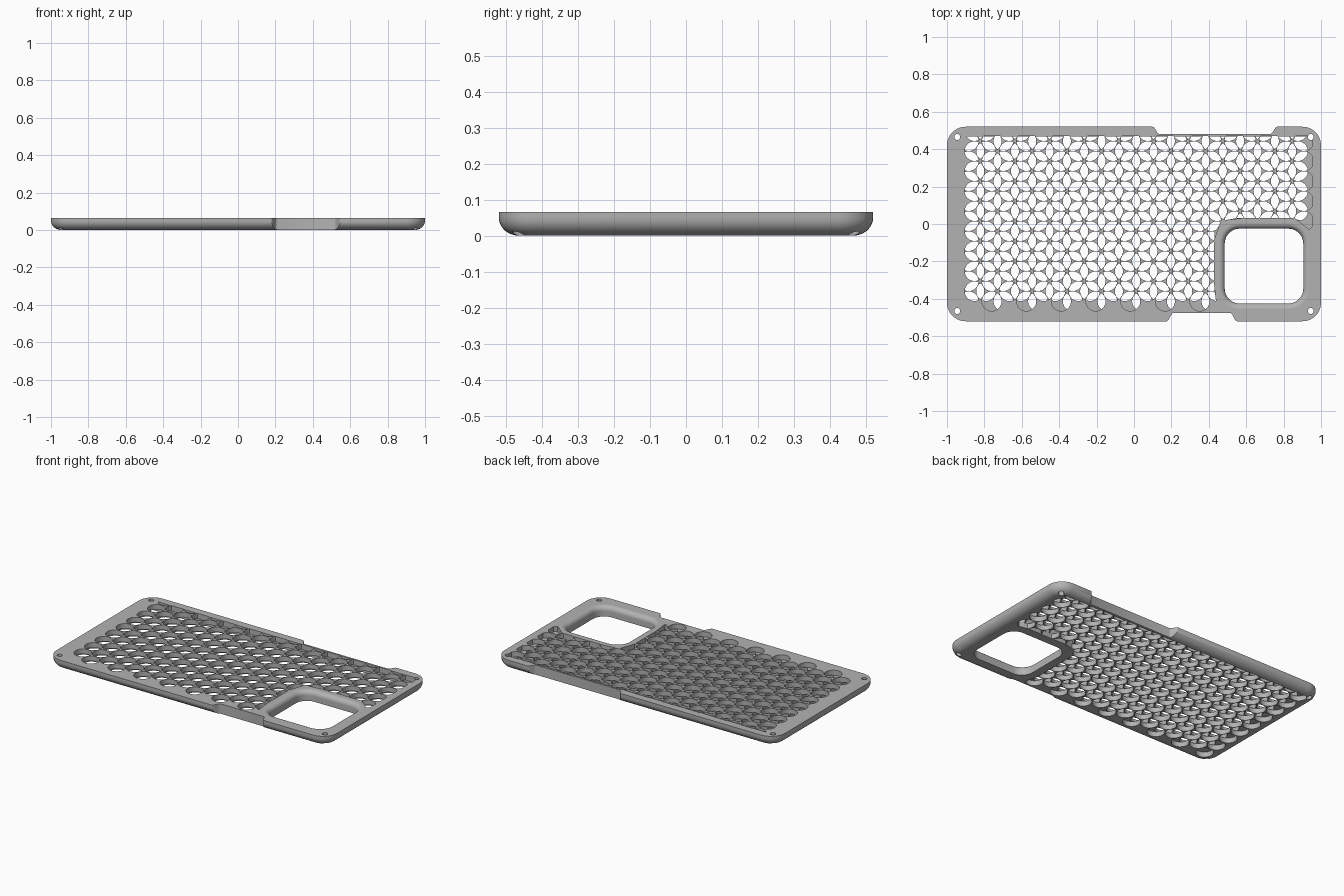
import bpy, bmesh, math
from mathutils import Vector

if "Cube" in bpy.data.objects:
    bpy.data.objects.remove(bpy.data.objects["Cube"], do_unlink=True)

HEIGHT, HALF_X, HALF_Y = 0.065, 1.0, 0.52
PITCH, CUP_R = 0.107, 0.0525           # hexagonal cup lattice
COLUMN = PITCH * math.sqrt(3) / 2
MID = HEIGHT / 2

grey = bpy.data.materials.new("plain grey")
grey.use_nodes = True
COLOUR = (0.45, 0.45, 0.45, 1)
grey.diffuse_color = COLOUR
grey.node_tree.nodes["Principled BSDF"].inputs["Base Color"].default_value = COLOUR


def rounded_rect(cx, cy, hx, hy, r, steps=10):
    pts = []
    for i, (sx, sy) in enumerate(((1, 1), (-1, 1), (-1, -1), (1, -1))):
        for k in range(steps + 1):
            a = math.pi / 2 * (i + k / steps)
            pts.append((cx + sx * (hx - r) + r * math.cos(a),
                        cy + sy * (hy - r) + r * math.sin(a)))
    return pts


def add_loft(bm, sections):
    """Closed solid through a stack of (outline, z) sections."""
    rings = [[bm.verts.new((x, y, z)) for x, y in pts] for pts, z in sections]
    n = len(rings[0])
    for low, high in zip(rings, rings[1:]):
        for i in range(n):
            j = (i + 1) % n
            bm.faces.new((low[i], low[j], high[j], high[i]))
    bm.faces.new(rings[0][::-1])
    bm.faces.new(rings[-1])


def make_object(name, solids):
    bm = bmesh.new()
    for sections in solids:
        add_loft(bm, sections)
    bmesh.ops.recalc_face_normals(bm, faces=bm.faces)
    mesh = bpy.data.meshes.new(name)
    bm.to_mesh(mesh)
    bm.free()
    mesh.materials.append(grey)
    obj = bpy.data.objects.new(name, mesh)
    bpy.context.scene.collection.objects.link(obj)
    return obj


def prism(pts, z0, z1):
    return [(pts, z0), (pts, z1)]


def circle(cx, cy, r, n=28):
    return [(cx + r * math.cos(math.tau * (i + 0.5) / n),
             cy + r * math.sin(math.tau * (i + 0.5) / n)) for i in range(n)]


# plate with a rounded lower edge
FILLET_W, FILLET_H = 0.055, 0.05
sections = []
for i in range(10):
    a = math.pi / 2 * i / 9
    inset = FILLET_W * (1 - math.sin(a))
    sections.append((rounded_rect(0, 0, HALF_X - inset, HALF_Y - inset, 0.1 - inset),
                     FILLET_H * (1 - math.cos(a))))
sections.append((rounded_rect(0, 0, HALF_X, HALF_Y, 0.1), HEIGHT))
plate = make_object("perforated_plate", [sections])


# side notches with softly curved ends
def notch(x0, x1, y_in, side):
    ramp = []
    for i in range(9):
        t = i / 8
        ramp.append((0.035 * t, (HALF_Y - y_in) * (1 - math.cos(math.pi * t)) / 2))
    left = [(x0 + dx, side * (HALF_Y - dy)) for dx, dy in ramp]
    right = [(x1 - dx, side * (HALF_Y - dy)) for dx, dy in reversed(ramp)]
    outer = side * (HALF_Y + 0.1)
    return prism([(x0, outer)] + left + right + [(x1, outer)], -0.1, 0.2)


notches = make_object("notch_cutter", [notch(0.1, 0.765, 0.482, 1),
                                       notch(0.175, 0.55, 0.476, -1)])

# large window, flared at its upper lip
window_sections = []
LIP = 0.03
for i in range(9):
    a = math.pi / 2 * i / 8
    grow = LIP * (1 - math.cos(a))
    window_sections.append((rounded_rect(0.695, -0.225, 0.21 + grow, 0.2 + grow, 0.08 + grow),
                            HEIGHT - LIP * (1 - math.sin(a))))
window_sections.insert(0, (window_sections[0][0], -0.1))
window_sections.append((window_sections[-1][0], 0.2))
window = make_object("window_cutter", [window_sections])

# corner holes
corner_holes = make_object("corner_hole_cutter", [
    prism(circle(sx * 0.945, sy * 0.465, 0.016, 20), -0.1, 0.2)
    for sx in (-1, 1) for sy in (-1, 1)])


# cup lattice, kept clear of the border and of the window rim
def in_field(p):
    x, y = p
    if y > 0.474 or x > 0.957:
        return False
    if x > 0.5 and y < -0.04:
        return False
    r = 0.09
    qx, qy = abs(x - 0.6875) - (0.2525 - r), abs(y + 0.225) - (0.25 - r)
    dist = math.hypot(max(qx, 0), max(qy, 0)) + min(max(qx, qy), 0) - r
    return dist > 0


def cup_field(first, last, shift, z0, z1):
    cups = []
    for k in range(first, last + 1):
        x = -0.853 + k * COLUMN + shift
        start = -0.413 + (0 if k % 2 else PITCH / 2)
        for row in range(9):
            pts = [p for p in circle(x, start + row * PITCH, CUP_R) if in_field(p)]
            if len(pts) >= 6:
                cups.append(prism(pts, z0, z1))
    return cups


upper_cups = make_object("upper_cup_cutter", cup_field(0, 19, 0, MID - 0.0005, 0.2))
lower_cups = make_object("lower_cup_cutter",
                         cup_field(-1, 18, PITCH / math.sqrt(3), -0.1, MID + 0.0005))

# cut everything out of the plate
bpy.context.view_layer.objects.active = plate
for cutter in (notches, window, corner_holes, upper_cups, lower_cups):
    mod = plate.modifiers.new("cut", "BOOLEAN")
    mod.operation = "DIFFERENCE"
    mod.solver = "MANIFOLD"
    mod.object = cutter
    bpy.ops.object.modifier_apply(modifier=mod.name)
    bpy.data.objects.remove(cutter, do_unlink=True)

# smooth curved walls, flat level faces
for o in bpy.context.selected_objects:
    o.select_set(False)
plate.select_set(True)
bpy.ops.object.shade_smooth_by_angle(angle=math.radians(30))
for face in plate.data.polygons:
    if abs(face.normal.z) > 0.999:
        face.use_smooth = False
